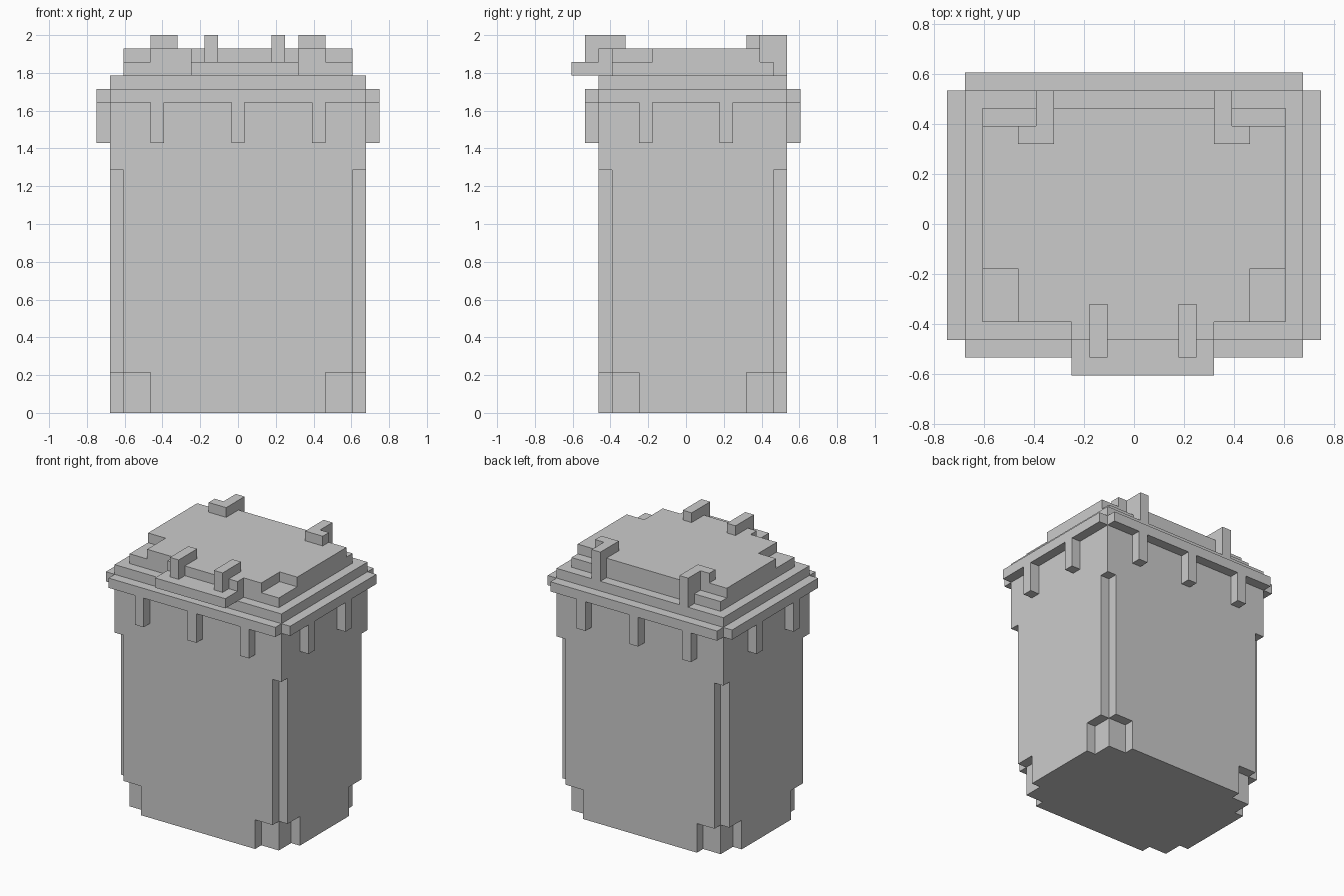
import bpy, bmesh, math

if "Cube" in bpy.data.objects:
    bpy.data.objects.remove(bpy.data.objects["Cube"])

U = 2 / 28           # edge length of one block
OX, OY = 10.5, 8.5   # centring offsets in blocks

# Boxes are (x0, x1, y0, y1, z0, z1) in block units, centred on x and y.
def fill(add, cut=()):
    def cells(b):
        x0, x1, y0, y1, z0, z1 = b
        return {(x, y, z)
                for x in range(round(x0 + OX), round(x1 + OX))
                for y in range(round(y0 + OY), round(y1 + OY))
                for z in range(z0, z1)}
    out = set()
    for b in add:
        out |= cells(b)
    for b in cut:
        out -= cells(b)
    return out

def both(*boxes):
    """Each box plus its mirror image across x = 0."""
    return [m for b in boxes for m in (b, (-b[1], -b[0]) + b[2:])]

# Bin body: core, wall skins short of the corners, stepped feet
body = fill([(-8.5, 8.5, -5.5, 6.5, 0, 18),
             (-6.5, 6.5, -6.5, 7.5, 0, 3), (-9.5, 9.5, -3.5, 4.5, 0, 3),
             (-8.5, 8.5, -6.5, 7.5, 3, 18), (-9.5, 9.5, -5.5, 6.5, 3, 18),
             (-9.5, 9.5, -6.5, 7.5, 18, 25)])

# Rim band with notched corners
rim = fill([(-10.5, 10.5, -6.5, 7.5, 23, 24), (-9.5, 9.5, -7.5, 8.5, 23, 24)]) - body

# Ribs hanging below the rim
ribs = fill([(x, x + 1, y, y + 1, 20, 23) for x in (-6.5, -0.5, 5.5) for y in (-7.5, 7.5)]
            + both(*[(9.5, 10.5, y, y + 1, 20, 23) for y in (-3.5, 2.5)]))

# Lid: two layers, front lip, notches at the four corners of the upper layer
lid = fill([(-8.5, 8.5, -5.5, 6.5, 25, 27), (-3.5, 4.5, -8.5, -5.5, 25, 26),
            (-3.5, 4.5, -6.5, -5.5, 26, 27)],
           both((6.5, 8.5, -5.5, -2.5, 26, 27), (5.5, 8.5, 5.5, 6.5, 26, 27)))

# Front lid grips and rear hinges
grips = fill([b for x in (-2.5, 2.5) for b in ((x, x + 1, -7.5, -6.5, 26, 28),
                                               (x, x + 1, -7.5, -4.5, 27, 28))])
hinges = fill(both((4.5, 5.5, 6.5, 7.5, 25, 28), (4.5, 5.5, 4.5, 7.5, 27, 28),
                   (5.5, 6.5, 4.5, 5.5, 27, 28)))

parts = {"bin_body": body, "rim": rim, "rim_ribs": ribs, "lid": lid,
         "lid_grips": grips, "hinges": hinges}
solid = set().union(*parts.values())

def build(name, cells):
    """Skin the exposed block faces and merge coplanar ones."""
    bm = bmesh.new()
    verts = {}
    def vert(p):
        if p not in verts:
            verts[p] = bm.verts.new(((p[0] - OX) * U, (p[1] - OY) * U, p[2] * U))
        return verts[p]
    for c in sorted(cells):
        for a in range(3):
            for s in (0, 1):
                n = list(c)
                n[a] += 2 * s - 1
                if tuple(n) in solid:
                    continue
                loop = []
                for u, v in ((0, 0), (1, 0), (1, 1), (0, 1)):
                    p = list(c)
                    p[a] += s
                    p[(a + 1) % 3] += u
                    p[(a + 2) % 3] += v
                    loop.append(vert(tuple(p)))
                bm.faces.new(loop if s else loop[::-1])
    bmesh.ops.dissolve_limit(bm, angle_limit=math.radians(1),
                             verts=bm.verts, edges=bm.edges)
    me = bpy.data.meshes.new(name)
    bm.to_mesh(me)
    bm.free()
    bpy.context.collection.objects.link(bpy.data.objects.new(name, me))

for name, cells in parts.items():
    build(name, cells)
